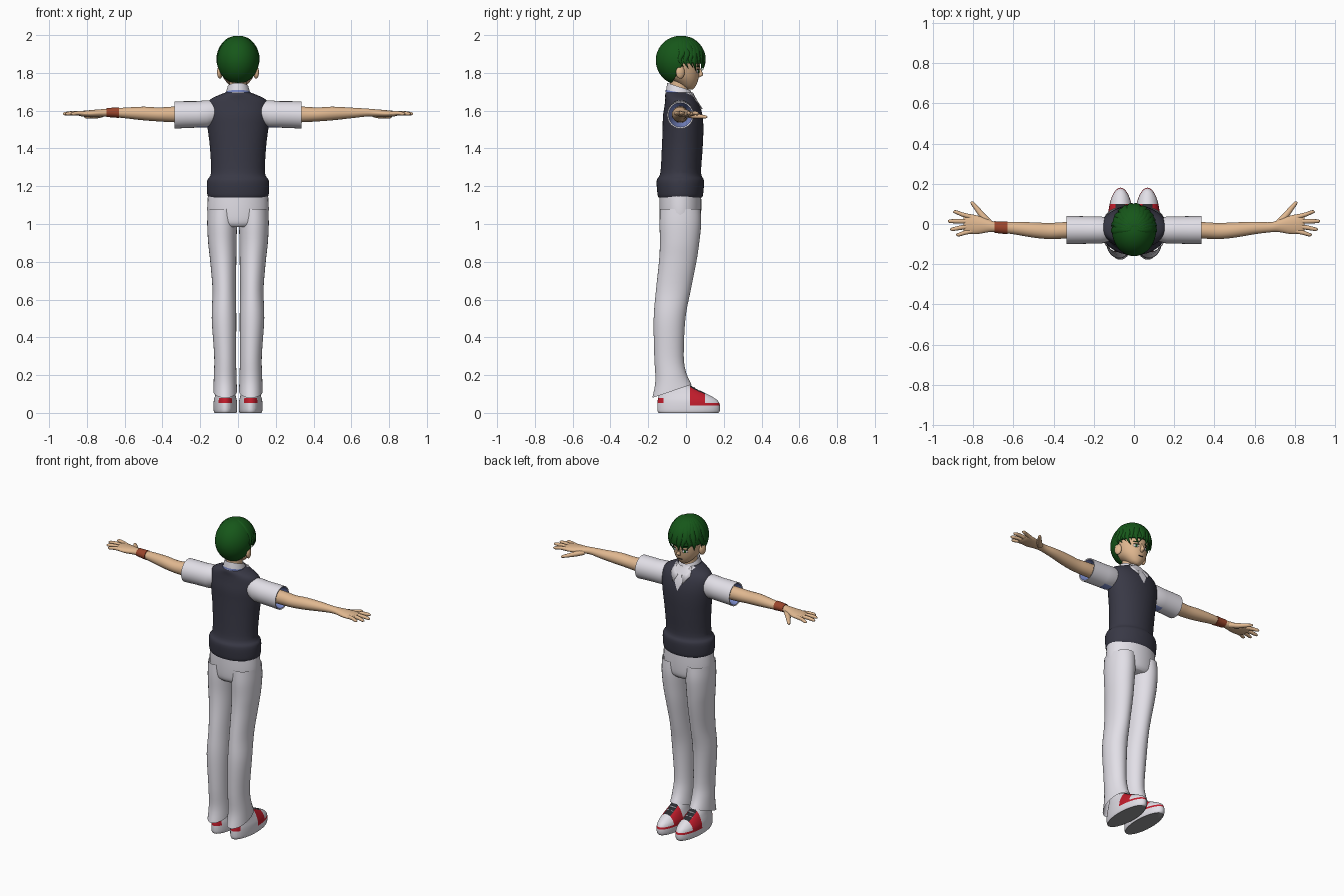
import bpy, bmesh, math, random
from mathutils import Vector

if "Cube" in bpy.data.objects:
    bpy.data.objects.remove(bpy.data.objects["Cube"])
random.seed(4)
X, Y, Z = Vector((1, 0, 0)), Vector((0, 1, 0)), Vector((0, 0, 1))


def material(name, *rgb):
    m = bpy.data.materials.new(name)
    m.use_nodes = True
    m.diffuse_color = (*rgb, 1)
    m.node_tree.nodes["Principled BSDF"].inputs["Base Color"].default_value = (*rgb, 1)
    return m


skin = material("skin", 0.75, 0.48, 0.28)
green = material("hair_green", 0.008, 0.095, 0.01)
navy = material("vest_navy", 0.04, 0.04, 0.06)
white = material("cloth_white", 0.76, 0.74, 0.8)
blue = material("lining_blue", 0.2, 0.26, 0.6)
red = material("shoe_red", 0.55, 0.012, 0.025)
rust = material("band_rust", 0.33, 0.06, 0.025)
black = material("black", 0.025, 0.025, 0.03)
grey = material("sole_grey", 0.3, 0.3, 0.31)


def finish(name, bm, *mats):
    bmesh.ops.recalc_face_normals(bm, faces=bm.faces)
    me = bpy.data.meshes.new(name)
    bm.to_mesh(me)
    bm.free()
    for m in mats:
        me.materials.append(m)
    me.shade_smooth()
    me.set_sharp_from_angle(angle=math.radians(50))
    ob = bpy.data.objects.new(name, me)
    bpy.context.collection.objects.link(ob)
    return ob


def smooth_rings(rings, steps):
    """Catmull-Rom interpolation between the given rings."""
    out = []
    for i in range(len(rings) - 1):
        p0, p1, p2 = rings[max(i - 1, 0)], rings[i], rings[i + 1]
        p3 = rings[min(i + 2, len(rings) - 1)]
        for k in range(steps):
            t = k / steps
            out.append([b + t * (c - a) / 2 + t * t * (2 * a - 5 * b + 4 * c - d) / 2
                        + t ** 3 * (3 * b - a - 3 * c + d) / 2
                        for a, b, c, d in zip(p0, p1, p2, p3)])
    return out + [rings[-1]]


def loft(name, rings, *mats, u=X, v=Y, s=1, n=32, steps=4, caps=True, cuts=(), rule=None):
    """Rings are (x, y, z, radius_u, radius_v, tilt); cuts are planes, rule picks a material."""
    bm = bmesh.new()
    loops = []
    for r in smooth_rings(rings, steps):
        loop = []
        for k in range(n):
            a = math.tau * k / n
            p = Vector(r[:3]) + u * r[3] * math.cos(a) + v * r[4] * math.sin(a)
            if len(r) > 5:
                p.z += r[5] * math.sin(a)
            loop.append(bm.verts.new((p.x * s, p.y, p.z)))
        loops.append(loop)
    for a, b in zip(loops, loops[1:]):
        for k in range(n):
            bm.faces.new((a[k], a[k - 1], b[k - 1], b[k]))
    if caps:
        bm.faces.new(loops[0])
        bm.faces.new(loops[-1])
    for co, no in cuts:
        bmesh.ops.bisect_plane(bm, geom=bm.verts[:] + bm.edges[:] + bm.faces[:],
                               plane_co=co, plane_no=no)
    if rule:
        for f in bm.faces:
            f.material_index = rule(f.calc_center_median())
    return finish(name, bm, *mats)


def ball(name, mat, at, radii, turn=0):
    bm = bmesh.new()
    bmesh.ops.create_uvsphere(bm, u_segments=20, v_segments=12, radius=1)
    bmesh.ops.scale(bm, vec=radii, verts=bm.verts)
    ob = finish(name, bm, mat)
    ob.location, ob.rotation_euler.z = at, turn
    return ob


# Vest with the V neck cut into the front
slope, v_low = 0.5, 1.555
loft("vest", [(0, -.03, 1.14, .155, .115), (0, -.03, 1.16, .163, .121), (0, -.03, 1.23, .163, .125),
              (0, -.028, 1.27, .143, .108), (0, -.02, 1.4, .148, .108), (0, -.016, 1.5, .16, .108),
              (0, -.017, 1.57, .168, .105), (0, -.02, 1.625, .165, .094), (0, -.027, 1.66, .145, .083),
              (0, -.034, 1.685, .095, .076), (0, -.035, 1.697, .063, .072)],
     navy, white, n=48, caps=False,
     cuts=[((0, 0, v_low), (1, 0, -slope)), ((0, 0, v_low), (1, 0, slope))],
     rule=lambda c: int(c.y > 0 and abs(c.x) < slope * (c.z - v_low)))

# Collar, neck and head
loft("collar", [(0, -.035, 1.665, .07, .074, -.01), (0, -.035, 1.695, .064, .07, -.015),
                (0, -.037, 1.727, .055, .062, -.02)], white, caps=False)
loft("collar_edge", [(0, -.035, 1.687, .068, .074, -.012), (0, -.035, 1.696, .067, .073, -.014)],
     blue, caps=False)
loft("neck", [(0, -.035, 1.64, .05, .05), (0, -.035, 1.7, .045, .048), (0, -.035, 1.8, .045, .05)], skin)
loft("head", [(0, .022, 1.712, .012, .012), (0, .014, 1.724, .035, .033), (0, 0, 1.75, .06, .06),
              (0, -.02, 1.78, .08, .088), (0, -.03, 1.82, .091, .103), (0, -.035, 1.87, .096, .108),
              (0, -.035, 1.93, .08, .09), (0, -.03, 1.97, .04, .045)], skin)
loft("nose", [(0, .07, 1.83, .005, .004), (0, .074, 1.8, .009, .014), (0, .074, 1.787, .011, .016),
              (0, .064, 1.776, .006, .006)], skin, n=12)
ball("mouth", black, (0, .062, 1.752), (.018, .004, .0015))


def face_y(x):
    return -.03 + .103 * math.sqrt(1 - (x / .091) ** 2)


# Hair cap, trimmed around the face
crown, size = Vector((0, -.03, 1.866)), Vector((.11, .13, .13))
bm = bmesh.new()
bmesh.ops.create_uvsphere(bm, u_segments=48, v_segments=32, radius=1)
for vert in bm.verts:
    vert.co = crown + vert.co * size
for co, no in (((0, -.085, 1.73), (0, 1, -.59)), ((0, 0, 1.85), Z)):
    bmesh.ops.bisect_plane(bm, geom=bm.verts[:] + bm.edges[:] + bm.faces[:], plane_co=co, plane_no=no)
trim = [f for f in bm.faces if f.calc_center_median().z < 1.85
        and f.calc_center_median().y + .085 > .59 * (f.calc_center_median().z - 1.73)]
bmesh.ops.delete(bm, geom=trim, context="FACES")
cap = finish("hair_cap", bm, green)
thick = cap.modifiers.new("thickness", "SOLIDIFY")
thick.thickness, thick.offset = .012, -1

# Locks sweeping from the crown into the fringe
for i in range(15):
    a = math.radians(-88 + i * 176 / 14)
    end = math.radians(random.uniform(104, 117))
    out = Vector((math.sin(a), math.cos(a), 0))
    side = Vector((math.cos(a), -math.sin(a), 0))
    path = []
    for k, w in enumerate((.004, .012, .017, .018, .015, .009, .001)):
        t = math.radians(8) + (end - math.radians(8)) * k / 6
        d = out * math.sin(t) + Z * math.cos(t)
        p = crown + d * size + side * .012 * (k / 6) ** 2 * random.choice((-1, 1))
        path.append((*p, w, min(w, .006)))
    loft(f"hair_lock_{i + 1}", path, green, u=side, v=out * .8 + Z * .3, n=10, steps=3)

# Hips
loft("trouser_hips", [(0, -.03, .985, .12, .09), (0, -.03, 1.01, .155, .106),
                      (0, -.03, 1.08, .163, .111), (0, -.03, 1.17, .158, .11)], white)

for side, s in (("left", 1), ("right", -1)):
    # Face details
    ball(f"{side}_ear", skin, (s * .096, -.03, 1.803), (.014, .024, .034), s * .3)
    for part, mat, w, h, z, lift in (("eye_white", white, .017, .009, 1.808, 0),
                                     ("iris", green, .007, .009, 1.808, .002),
                                     ("eyelid", black, .019, .002, 1.818, .002),
                                     ("eyebrow", green, .02, .003, 1.835, .001)):
        ball(f"{side}_{part}", mat, (s * .038, face_y(.038) + lift, z), (w, .004, h), -s * .45)

    # Collar flap
    bm = bmesh.new()
    bm.faces.new([bm.verts.new((s * x, y, z)) for x, y, z in
                  ((.004, .052, 1.664), (.055, .022, 1.698), (.068, .055, 1.655), (.034, .088, 1.61))])
    flap = finish(f"{side}_collar_flap", bm, white)
    flap.modifiers.new("thickness", "SOLIDIFY").thickness = .006

    # Sleeve with its lining and shaded underarm
    loft(f"{side}_sleeve", [(.12, -.03, 1.59, .055, .06), (.165, -.03, 1.583, .068, .072),
                            (.22, -.03, 1.58, .068, .07), (.28, -.03, 1.579, .069, .071),
                            (.335, -.03, 1.577, .07, .072), (.333, -.03, 1.577, .063, .065),
                            (.25, -.03, 1.58, .042, .044)],
         white, blue, u=Y, v=Z, s=s, steps=1, caps=False,
         cuts=[((0, 0, 1.535), (s * .18, 0, 1))],
         rule=lambda c: int(c.z + .18 * abs(c.x) < 1.535 + .018 and abs(c.x) < .3
                            or (c.y + .03) ** 2 + (c.z - 1.578) ** 2 < .0042 and abs(c.x) > .27))

    # Arm, palm, fingers and thumb
    loft(f"{side}_arm", [(.24, -.03, 1.58, .042, .044), (.35, -.032, 1.58, .041, .041),
                         (.42, -.035, 1.58, .04, .037), (.5, -.03, 1.585, .038, .036),
                         (.6, -.02, 1.588, .031, .028), (.68, -.016, 1.59, .025, .021),
                         (.72, -.01, 1.588, .03, .02), (.78, -.004, 1.584, .046, .019),
                         (.83, .001, 1.584, .049, .014), (.848, .001, 1.584, .038, .008)],
         skin, u=Y, v=Z, s=s)
    for finger, x0, y0, x1, y1 in (("index", .81, .035, .9, .06), ("middle", .82, .013, .927, .014),
                                   ("ring", .82, -.012, .915, -.026), ("little", .8, -.034, .885, -.053)):
        loft(f"{side}_{finger}_finger",
             [(x0, y0, 1.584, .012, .012), ((x0 + x1) / 2, (y0 + y1) / 2, 1.587, .011, .011),
              (x1 - .012, y1, 1.584, .009, .009), (x1, y1, 1.583, .003, .003)],
             skin, u=Y, v=Z, s=s, n=12)
    loft(f"{side}_thumb", [(.72, .005, 1.58, .018, .016), (.755, .042, 1.573, .016, .015),
                           (.785, .08, 1.569, .012, .011), (.805, .104, 1.567, .009, .008),
                           (.811, .111, 1.567, .003, .003)],
         skin, u=Vector((-.7, .7, 0)), v=Z, s=s, n=12)

    # Trouser leg with a slanted hem
    loft(f"{side}_trouser_leg",
         [(.082, -.03, 1.08, .078, .107, 0), (.084, -.03, 1, .079, .11, 0), (.083, -.034, .9, .075, .104, 0),
          (.078, -.044, .8, .069, .099, 0), (.073, -.067, .65, .062, .092, 0),
          (.074, -.087, .5, .065, .084, 0), (.068, -.09, .3, .058, .078, 0),
          (.068, -.08, .19, .06, .082, .02), (.068, -.074, .115, .063, .104, .035)],
         white, s=s, caps=False)

    # Shoe with panels cut into it
    cx = .067

    def shoe_colour(c):
        dx = abs(abs(c.x) - cx)
        if c.z < .002:
            return 3
        if .02 < c.y < .1 and c.z > .04:
            return 2 if dx < .024 and c.z > .08 else 1
        toe_line = c.y > .1 and .04 < c.z < .052
        heel_patch = c.y < -.12 and .052 < c.z < .08
        return int(toe_line or heel_patch)

    loft(f"{side}_shoe",
         [(cx, .013, 0, .058, .158), (cx, .014, .012, .062, .165), (cx, .014, .04, .063, .166),
          (cx, .009, .065, .061, .159), (cx, -.003, .085, .056, .143), (cx, -.02, .105, .05, .122),
          (cx, -.043, .13, .044, .092), (cx, -.055, .15, .04, .075)],
         white, red, black, grey, s=s, n=48,
         cuts=[((0, 0, z), Z) for z in (.04, .052, .08)] + [((0, y, 0), Y) for y in (-.12, .02, .1)]
         + [((s * (cx + d), 0, 0), X) for d in (-.024, .024)],
         rule=shoe_colour)
    for i in range(3):
        ball(f"{side}_lace_{i + 1}", white, (s * cx, .042 + .024 * i, .132 - .016 * i), (.026, .005, .005))

# Wristband
loft("wristband", [(-.63, -.019, 1.589, .032, .028), (-.66, -.018, 1.59, .03, .026),
                   (-.695, -.015, 1.59, .029, .024)], rust, u=Y, v=Z)
